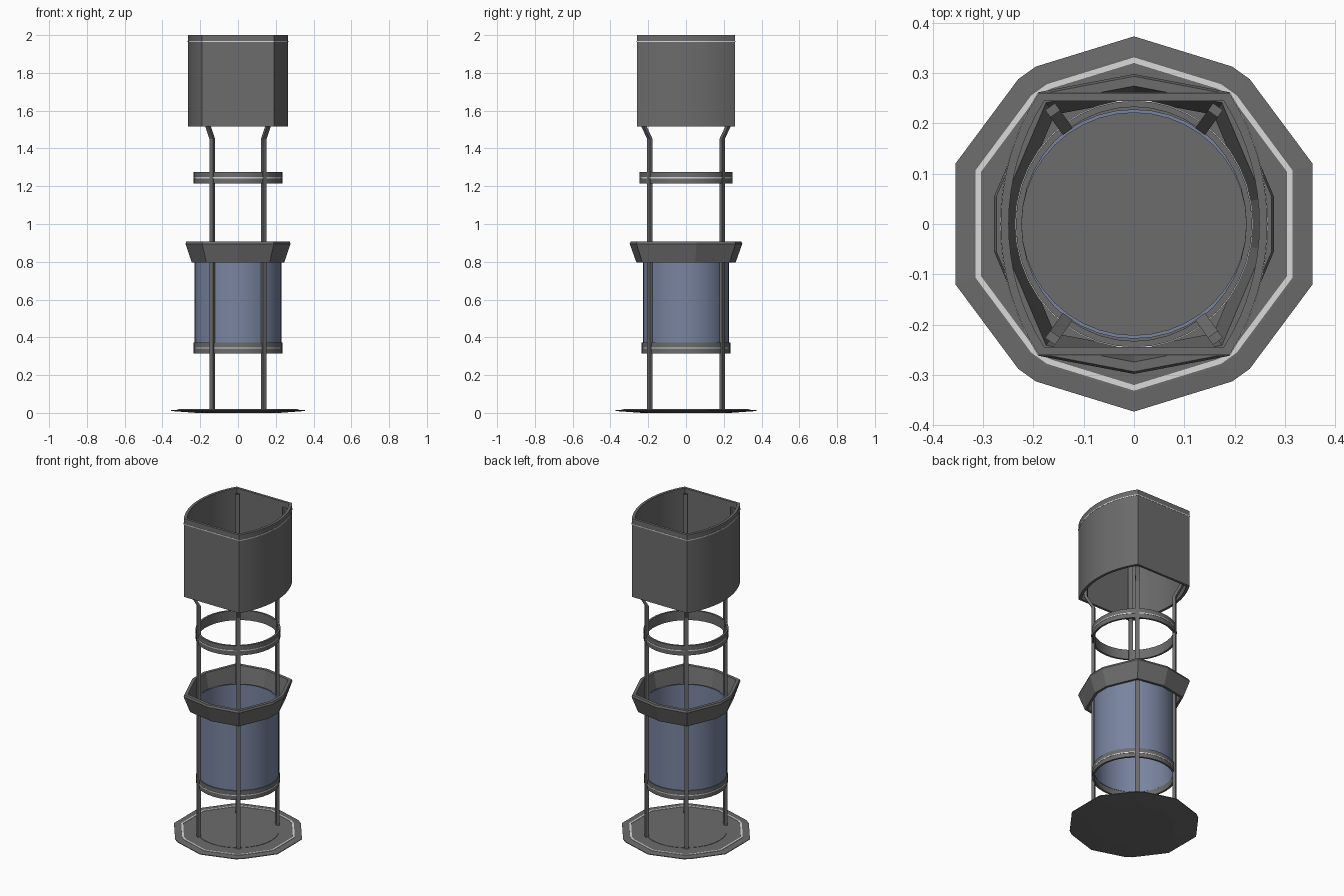
import bpy, bmesh, math

cube = bpy.data.objects.get("Cube")
if cube:
    bpy.data.objects.remove(cube, do_unlink=True)


def material(name, r, g, b):
    m = bpy.data.materials.new(name)
    m.use_nodes = True
    m.diffuse_color = (r, g, b, 1)
    m.node_tree.nodes["Principled BSDF"].inputs["Base Color"].default_value = (r, g, b, 1)
    return m


GREY = material("dark grey metal", 0.15, 0.15, 0.15)
BLUE = material("blue grey glass", 0.19, 0.23, 0.35)
PALE = material("pale stripe", 0.7, 0.7, 0.7)


def loft(name, rings, mat, closed=True, smooth=False):
    """Skin matching rings of points; closed joins last to first, else ends are capped."""
    bm = bmesh.new()
    loops = [[bm.verts.new(p) for p in ring] for ring in rings]
    pairs = list(zip(loops, loops[1:])) + ([(loops[-1], loops[0])] if closed else [])
    for a, b in pairs:
        for i in range(len(a)):
            j = (i + 1) % len(a)
            bm.faces.new((a[i], a[j], b[j], b[i]))
    if not closed:
        bm.faces.new(loops[0][::-1])
        bm.faces.new(loops[-1])
    bmesh.ops.recalc_face_normals(bm, faces=bm.faces)
    me = bpy.data.meshes.new(name)
    bm.to_mesh(me)
    bm.free()
    me.materials.append(mat)
    ob = bpy.data.objects.new(name, me)
    bpy.context.collection.objects.link(ob)
    if smooth:
        bpy.ops.object.select_all(action='DESELECT')
        ob.select_set(True)
        bpy.context.view_layer.objects.active = ob
        bpy.ops.object.shade_smooth_by_angle(angle=math.radians(30))
    return ob


def at(outline, z, s=1.0):
    return [(x * s, y * s, z) for x, y in outline]


def wall(name, outline, z0, z1, inner, mat, smooth=False, grow=1.0):
    """Upright hollow band following an outline."""
    return loft(name, [at(outline, z0, grow), at(outline, z1, grow),
                       at(outline, z1, inner), at(outline, z0, inner)], mat, True, smooth)


def ellipse(rx, ry, n=40):
    return [(rx * math.cos(2 * math.pi * i / n), ry * math.sin(2 * math.pi * i / n)) for i in range(n)]


def mirrored(quarter):
    """Outline from a quarter running from +x to +y, mirrored about both axes."""
    half = quarter + [(-x, y) for x, y in reversed(quarter) if x > 0]
    return half + [(-x, -y) for x, y in half if y > 0]


# Base plate: faceted, thin at the rim, with a round foot
base = mirrored([(0.355, 0.12), (0.23, 0.288), (0.195, 0.313), (0, 0.373)])
foot = []
for x, y in base:
    r = math.hypot(x, y)
    foot.append((0.232 * x / r, 0.232 * y / r))
loft("base_plate", [at(foot, 0), at(base, 0.01), at(base, 0.014), at(base, 0.017, 0.9)], GREY, closed=False)
wall("base_stripe", base, 0.012, 0.0195, 0.858, PALE, grow=0.888)
loft("floor_disc", [at(ellipse(0.232, 0.232), 0.012), at(ellipse(0.232, 0.232), 0.019)], GREY, closed=False)

# Glass cylinder
wall("glass_cylinder", ellipse(0.23, 0.228), 0.35, 0.82, 0.97, BLUE, smooth=True)

# Two hoops with a pale stripe
for name, z0, z1, rx, ry in (("lower_hoop", 0.315, 0.372, 0.235, 0.235),
                             ("upper_hoop", 1.215, 1.275, 0.235, 0.245)):
    ring = ellipse(rx, ry)
    mid = (z0 + z1) / 2
    wall(name, ring, z0, z1, 0.95, GREY, smooth=True)
    wall(name + "_stripe", ring, mid - 0.003, mid + 0.003, 0.99, PALE, smooth=True, grow=1.008)

# Flared faceted collar above the glass
collar = mirrored([(0.278, 0.055), (0.19, 0.262), (0, 0.298)])
loft("collar", [at(collar, 0.795, 0.88), at(collar, 0.895), at(collar, 0.907, 0.985),
                at(collar, 0.907, 0.92), at(collar, 0.795, 0.83)], GREY)

# Hood: flat front and back, bowed sides
R, N = 0.488, 8
sweep = math.asin(0.26 / R)
bow = [(0.265 - R + R * math.cos(sweep * i / N), R * math.sin(sweep * i / N)) for i in range(N + 1)]
hood = mirrored(bow)
wall("hood", hood, 1.515, 2.0, 0.94, GREY, smooth=True)
wall("hood_stripe", hood, 1.963, 1.969, 0.99, PALE, smooth=True, grow=1.005)

# Four legs, cranked outward into the hood corners
path = [(0.235, 0.012), (0.235, 1.45), (0.278, 1.525), (0.278, 1.975)]
for sx, side in ((1, "left"), (-1, "right")):
    for sy, end in ((-1, "front"), (1, "back")):
        a = math.atan2(sy * 0.2, sx * 0.143)
        c, s = math.cos(a), math.sin(a)
        rings = []
        for r, z in path:
            rings.append([((r + u) * c - v * s, (r + u) * s + v * c, z)
                          for u, v in ((-0.009, -0.012), (0.009, -0.012), (0.009, 0.012), (-0.009, 0.012))])
        loft(f"{end}_{side}_leg", rings, GREY, closed=False)
